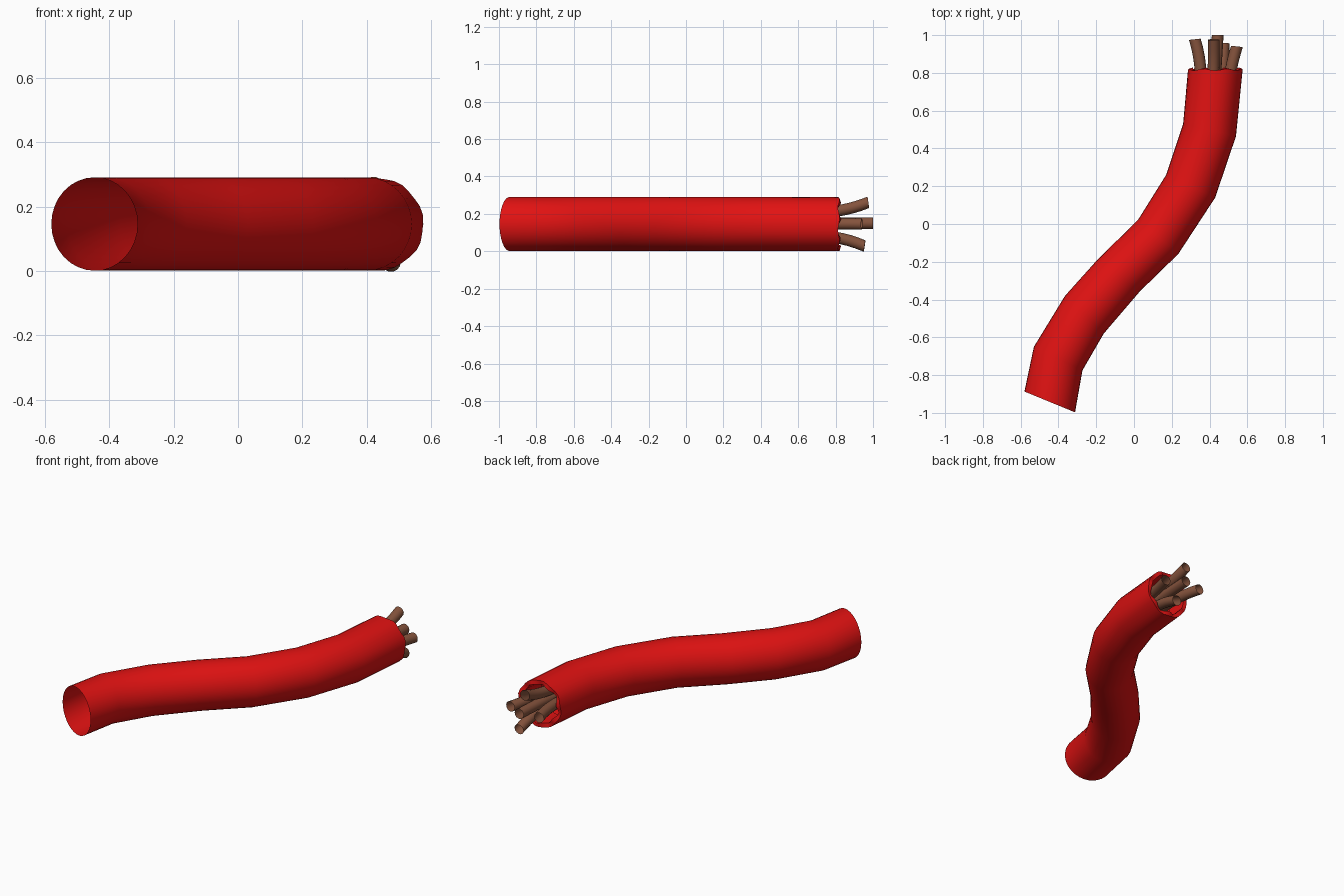
import bpy, bmesh, math
from mathutils import Vector

if "Cube" in bpy.data.objects:
    bpy.data.objects.remove(bpy.data.objects["Cube"])

def material(name, col):
    m = bpy.data.materials.new(name)
    m.diffuse_color = (*col, 1)
    m.use_nodes = True
    m.node_tree.nodes["Principled BSDF"].inputs["Base Color"].default_value = m.diffuse_color
    return m

RED = material("red insulation", (0.75, 0.006, 0.006))
COPPER = material("copper", (0.23, 0.085, 0.045))

def loft(name, rings, mat):
    """Skin a list of point rings into a smooth open tube."""
    bm = bmesh.new()
    vr = [[bm.verts.new(p) for p in r] for r in rings]
    n = len(vr[0])
    for a, b in zip(vr, vr[1:]):
        for i in range(n):
            j = (i + 1) % n
            bm.faces.new((a[i], a[j], b[j], b[i]))
    me = bpy.data.meshes.new(name)
    bm.to_mesh(me)
    bm.free()
    me.materials.append(mat)
    ob = bpy.data.objects.new(name, me)
    bpy.context.collection.objects.link(ob)
    bpy.context.view_layer.objects.active = ob
    ob.select_set(True)
    bpy.ops.object.shade_smooth_by_angle(angle=math.radians(40))
    ob.select_set(False)
    return ob

N, R, ZC = 32, 0.145, 0.146

def ring(left, right, scale=1.0, ragged=0.0):
    """Upright ellipse whose horizontal axis runs from left to right (x, y)."""
    l, r = Vector((*left, ZC)), Vector((*right, ZC))
    c, h = (l + r) / 2, (r - l) / 2 * scale
    pts = []
    for i in range(N):
        t = 2 * math.pi * i / N
        wob = 1 + ragged * math.sin(5 * t + 1) * math.sin(3 * t)
        p = c + (h * math.cos(t) + Vector((0, 0, R * scale * math.sin(t)))) * wob
        p.y += ragged * 0.15 * math.sin(7 * t)
        pts.append(p)
    return pts

# insulation: mitred bends, then a rim folding back into an inner wall
bends = [((-.58, -.887), (-.312, -.997)), ((-.53, -.65), (-.273, -.775)),
         ((-.365, -.38), (-.16, -.58)), ((-.19, -.185), (.03, -.358)),
         ((.02, .02), (.235, -.158)), ((.17, .26), (.43, .14)),
         ((.26, .53), (.54, .465)), ((.286, .817), (.575, .817))]
rings = [ring(*b) for b in bends[:-1]]
rings += [ring(*bends[-1], 1.0, 0.03), ring(*bends[-1], 0.84, 0.08),
          ring((.275, .68), (.56, .65), 0.82)]
loft("insulation", rings, RED)

# copper strands: start (x, z) and splayed tip (x, y, z)
strands = [((.435, .150), (.443, 1.0, .150)), ((.365, .150), (.322, .978, .150)),
           ((.505, .148), (.545, .94, .146)), ((.425, .205), (.422, .975, .262)),
           ((.470, .085), (.475, .955, .028))]
for k, ((x, z), (tx, ty, tz)) in enumerate(strands):
    path, y0 = [], 0.62
    for s in range(9):
        u = s / 8
        b = u ** 2.6
        path.append(Vector((x + (tx - x) * b - 0.02 * (1 - u) ** 2,
                            y0 + (ty - y0) * u, z + (tz - z) * b)))
    out = []
    for s, p in enumerate(path):
        d = (path[min(s + 1, 8)] - path[max(s - 1, 0)]).normalized()
        if s == 8:
            d = Vector((d.x * .4, 1, d.z * .4)).normalized()
        a = d.cross(Vector((0, 0, 1))).normalized()
        c = a.cross(d)
        out.append([p + (a * math.cos(t) + c * math.sin(t)) * 0.031
                    for t in (2 * math.pi * i / 14 for i in range(14))])
    loft("strand_%d" % (k + 1), out, COPPER)
